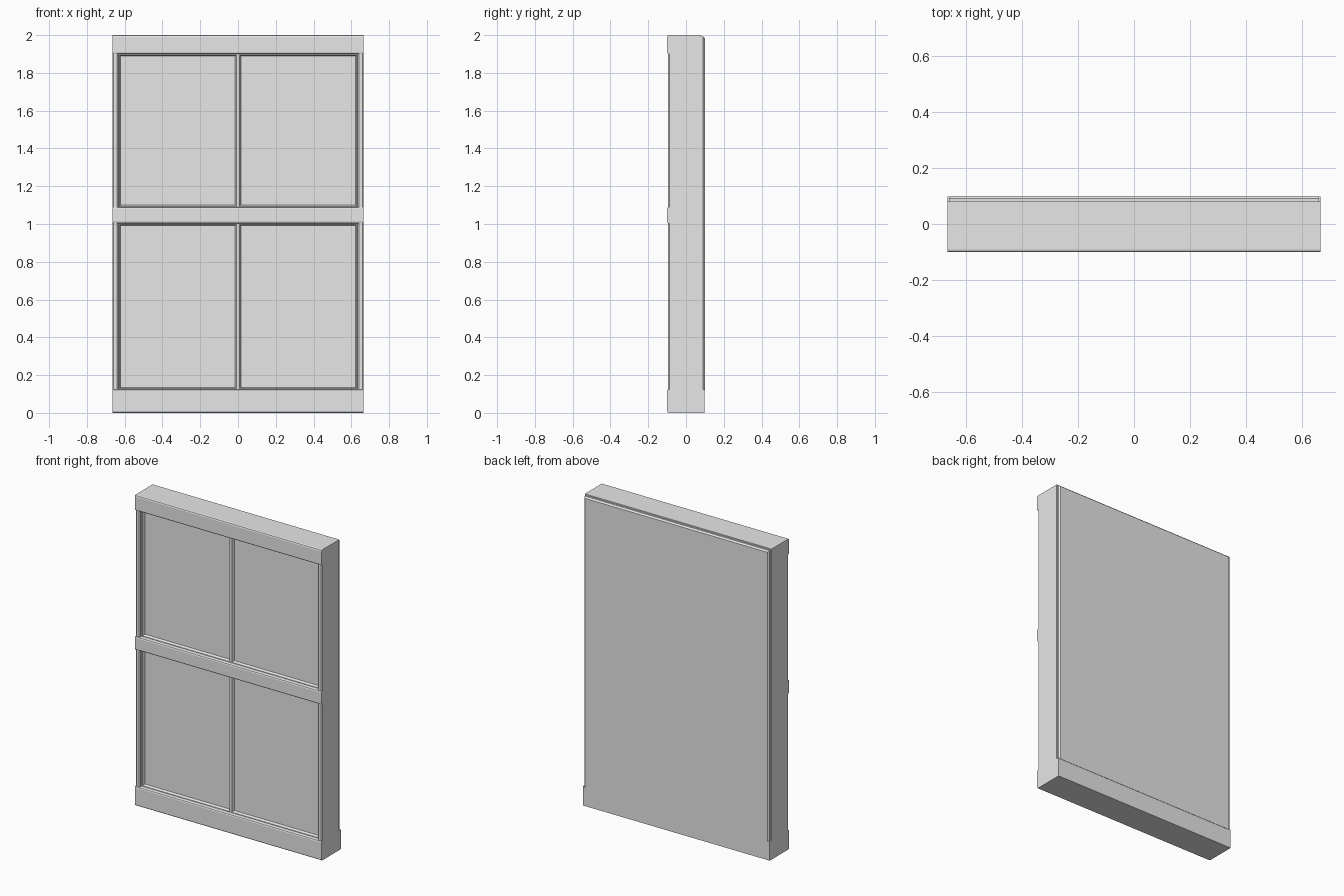
import bpy, bmesh

cube = bpy.data.objects.get("Cube")
if cube:
    bpy.data.objects.remove(cube, do_unlink=True)

HALF = 0.665        # half width of the whole panel
FRONT, BACK = -0.1, 0.1

grey = bpy.data.materials.new("light_grey")
grey.use_nodes = True
colour = (0.8, 0.8, 0.8, 1.0)
grey.diffuse_color = colour
grey.node_tree.nodes["Principled BSDF"].inputs["Base Color"].default_value = colour


def finish(name, bm):
    bmesh.ops.recalc_face_normals(bm, faces=bm.faces)
    mesh = bpy.data.meshes.new(name)
    bm.to_mesh(mesh)
    bm.free()
    mesh.materials.append(grey)
    obj = bpy.data.objects.new(name, mesh)
    bpy.context.collection.objects.link(obj)
    return obj


def box(x, y, z):
    """Box as a bmesh from (low, high) pairs."""
    bm = bmesh.new()
    bmesh.ops.create_cube(bm, size=1)
    for v in bm.verts:
        for i, (low, high) in enumerate((x, y, z)):
            v.co[i] = high if v.co[i] > 0 else low
    return bm


def chamfer(bm, test, width, segments=1):
    """Bevel the edges whose midpoint and direction pass the test."""
    edges = [e for e in bm.edges
             if test((e.verts[0].co + e.verts[1].co) / 2,
                     (e.verts[1].co - e.verts[0].co).normalized())]
    bmesh.ops.bevel(bm, geom=edges, offset=width, segments=segments,
                    profile=0.5, affect='EDGES')


def rail(name, z, back):
    """Full width rail with eased long front edges."""
    bm = box((-HALF, HALF), (FRONT, back), z)
    chamfer(bm, lambda m, d: abs(d.x) > 0.9 and m.y < FRONT + 0.01, 0.009, 2)
    finish(name, bm)


# Horizontal rails, the bottom one runs through to the back
rail("bottom_rail", (0, 0.125), 0.098)
rail("middle_rail", (1.003, 1.09), 0.08)
rail("top_rail", (1.9, 2.0), 0.08)

# Side stiles, set slightly behind the rails
for side, name in ((-1, "right_stile"), (1, "left_stile")):
    bm = box(sorted((side * 0.633, side * HALF)), (-0.095, 0.08), (0.06, 1.96))
    chamfer(bm, lambda m, d: abs(d.z) > 0.9 and m.y < -0.09, 0.007)
    finish(name, bm)

# Four recessed panels, each with a thin raised lip and sloped edge
for row, z in (("lower", (0.12, 1.006)), ("upper", (1.085, 1.903))):
    for side, name in ((-1, "right"), (1, "left")):
        bm = box(sorted((0, side * 0.636)), (-0.075, 0.078), z)
        bm.normal_update()
        face = min(bm.faces, key=lambda f: f.calc_center_median().y)
        bmesh.ops.inset_region(bm, faces=[face], thickness=0.012)
        bmesh.ops.inset_region(bm, faces=[face], thickness=0.009, depth=-0.016)
        finish(f"{row}_{name}_panel", bm)

# Back board with sloped edges
bm = box((-0.66, 0.66), (0.075, BACK), (0.12, 1.992))
chamfer(bm, lambda m, d: abs(d.y) < 0.1 and m.y > 0.09 and m.z > 0.2, 0.009)
finish("back_board", bm)
